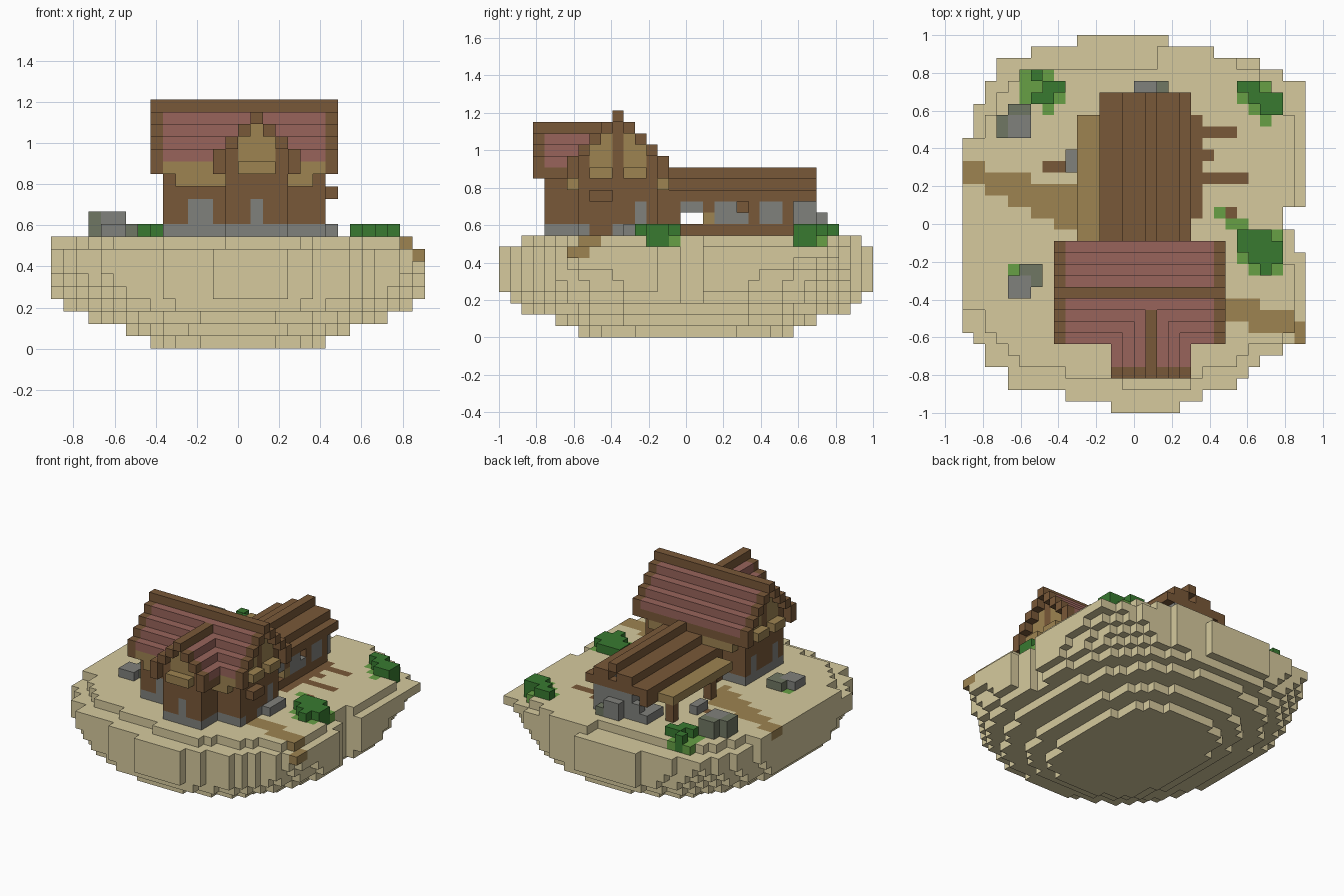
import bpy, bmesh

if "Cube" in bpy.data.objects:
    bpy.data.objects.remove(bpy.data.objects["Cube"])

U = 2 / 33  # block size


def material(name, rgb):
    lin = [((c / 255 + 0.055) / 1.055) ** 2.4 for c in rgb]
    mat = bpy.data.materials.new(name)
    mat.use_nodes = True
    mat.diffuse_color = (*lin, 1)
    bsdf = mat.node_tree.nodes["Principled BSDF"]
    bsdf.inputs["Base Color"].default_value = (*lin, 1)
    bsdf.inputs["Roughness"].default_value = 0.9
    return mat


MATS = {
    "sand": material("sand", (214, 202, 158)),
    "straw": material("straw", (157, 131, 81)),
    "wood": material("wood", (121, 88, 56)),
    "tile": material("red_tile", (152, 100, 91)),
    "stone": material("stone", (128, 129, 124)),
    "moss": material("mossy_stone", (112, 119, 99)),
    "leaf": material("dark_leaf", (56, 122, 48)),
    "grass": material("light_grass", (103, 160, 69)),
}
SIDES = [(axis, sign) for axis in range(3) for sign in (0, 1)]


def build(name, cells, solid):
    """Turn a dict of blocks into one mesh of its exposed faces."""
    bm = bmesh.new()
    verts = {}
    used = sorted(set(cells.values()))

    def vert(p):
        if p not in verts:
            verts[p] = bm.verts.new((p[0] * U, p[1] * U - 1, p[2] * U))
        return verts[p]

    for cell, colour in cells.items():
        for axis, sign in SIDES:
            near = list(cell)
            near[axis] += 2 * sign - 1
            if tuple(near) in solid:
                continue
            ring = []
            for a, b in ((0, 0), (1, 0), (1, 1), (0, 1)):
                p = list(cell)
                p[axis] += sign
                p[(axis + 1) % 3] += a
                p[(axis + 2) % 3] += b
                ring.append(vert(tuple(p)))
            face = bm.faces.new(ring if sign else ring[::-1])
            face.material_index = used.index(colour)
    mesh = bpy.data.meshes.new(name)
    bm.to_mesh(mesh)
    bm.free()
    for colour in used:
        mesh.materials.append(MATS[colour])
    obj = bpy.data.objects.new(name, mesh)
    bpy.context.collection.objects.link(obj)


def box(cells, colour, xs, ys, zs):
    """Fill inclusive block ranges with one colour."""
    for x in range(xs[0], xs[1] + 1):
        for y in range(ys[0], ys[1] + 1):
            for z in range(zs[0], zs[1] + 1):
                cells[x, y, z] = colour


def outline(start, runs):
    """Rows of the island as (row count, low x, high x)."""
    rows = {}
    for count, low, high in runs:
        for _ in range(count):
            rows[start] = (low, high)
            start += 1
    return rows


# Ground paint: paths, trodden patches and grass around the bushes
paint = {}
for x in range(-15, -4):
    low, high = round(20 - 0.48 * (x + 15)), round(21 - 0.27 * (x + 15))
    paint.update({(x, y): "straw" for y in range(low, high + 1)})
for x in range(7, 15):
    low, high = round(8 - 0.28 * (x - 8)), (9 if x < 11 else 8) - (x == 14)
    paint.update({(x, y): "straw" for y in range(low, high + 1)})
for low, high, y in ((6, 8, 24), (6, 7, 20), (8, 9, 20), (8, 8, 17), (-8, -7, 21), (6, 6, 22)):
    paint.update({(x, y): "wood" for x in range(low, high + 1)})
paint.update({(5, y): "wood" for y in range(17, 26)})
paint[-11, 12] = "grass"

bushes = {}
for left, top, rows in (
    (-10, 29, ("LDL.", "LLDD", "LDDL", "..L.")),
    (9, 28, ("DDL.", "LDDD", ".LDD", "..L.")),
    (7, 17, ("L.....", ".LL...", "..DDDL", "..DDDD", "..LDDD", "...LDL")),
):
    for r, row in enumerate(rows):
        for c, mark in enumerate(row):
            if mark != ".":
                paint[left + c, top - r] = "leaf" if mark == "D" else "grass"
            if mark == "D":
                bushes[left + c, top - r, 9] = "leaf"

# Island: rounded layers below, ragged rim above
rim = outline(0, [(1, -2, 4), (1, -6, 6), (1, -11, 9), (1, -11, 10), (1, -13, 11), (1, -13, 13),
                  (1, -14, 15), (7, -15, 15), (2, -15, 14), (2, -15, 13), (6, -15, 15),
                  (3, -14, 15), (2, -13, 15), (1, -12, 13), (1, -12, 11), (1, -9, 7), (1, -5, 3)])
crown = outline(2, [(1, -1, 5), (1, -6, 6), (1, -10, 9), (1, -11, 10), (1, -12, 13), (2, -13, 14),
                    (4, -15, 14), (5, -15, 13), (6, -15, 14), (2, -13, 14), (2, -12, 13),
                    (1, -11, 12), (1, -10, 11), (1, 2, 9), (1, 2, 7)])
# Each layer: half width, half depth, roundness
layers = [(7, 9.5, 2.6), (9.2, 11.6, 2.5), (12, 14.2, 2.4), (14.2, 15.6, 2.3),
          (15.2, 16.7, 2.2), (15.3, 16.8, 2.4), (15.5, 17, 2.8)]
island = {}
for z in range(9):
    for y, (low, high) in (crown if z == 8 else rim).items():
        for x in range(low, high):
            if z < 7:
                rx, ry, p = layers[z]
                if abs((x + 0.5) / rx) ** p + abs((y - 16) / ry) ** p > 1:
                    continue
            island[x, y, z] = "sand"
for x, y, z in island:
    if z >= 7 and (x, y, z + 1) not in island and (x, y) in paint:
        island[x, y, z] = paint[x, y]

# House walls: main body and front wing on a stone footing
walls = {}
box(walls, "wood", (-6, 6), (7, 13), (9, 13))
box(walls, "wood", (-1, 3), (4, 6), (9, 13))
for cell in walls:
    if cell[2] == 9:
        walls[cell] = "stone"
box(walls, "wood", (6, 6), (8, 9), (9, 11))
box(walls, "stone", (-4, -3), (7, 7), (9, 11))
box(walls, "stone", (1, 1), (4, 4), (9, 11))
for x in (-6, 6):
    box(walls, "stone", (x, x), (12, 12), (9, 11))
box(walls, "stone", (-6, -6), (8, 8), (9, 11))
box(walls, "stone", (7, 7), (11, 13), (9, 9))
# Gable infill
for y in range(7, 14):
    d = abs(y - 10)
    box(walls, "straw" if d in (1, 2) else "wood", (-6, 6), (y, y), (14, 18 - d))
for x in range(-1, 4):
    d = abs(x - 1)
    box(walls, "straw" if d < 2 else "wood", (x, x), (4, 7), (14, 17 - d))

# Eave beams, window hoods and door canopy
trim = {}
for y in (6, 14):
    box(trim, "straw", (-5, -2), (y, y), (13, 13))
    box(trim, "straw", (4, 5), (y, y), (13, 13))
box(trim, "straw", (0, 2), (3, 3), (14, 14))
for x in (-7, 7):
    for y in (8, 11):
        box(trim, "straw", (x, x), (y, y + 1), (14, 14))
box(trim, "wood", (7, 7), (8, 9), (12, 12))

# Stepped roofs with wooden ridges and verges
roof = {}
for x in range(-2, 5):
    for y in range(3, 10):
        d = abs(x - 1)
        top = 18 - d
        roof[x, y, top] = "wood" if d == 0 or y == 3 else "tile"
        if d == 3:
            roof[x, y, top - 1] = "wood"
for y in range(6, 15):
    for x in range(-7, 8):
        d = abs(y - 10)
        edge = d == 0 or x in (-7, 7)
        roof[x, y, 19 - d] = "wood" if edge else "tile"
        if d == 4 and not (y == 6 and -2 < x < 4):
            roof[x, y, 14] = "wood" if edge or y == 14 else "straw"

# Porch: stepped wooden roof, straw lean-to, posts and floor
porch = {}
for x in range(-3, 5):
    top = 14 - (abs(x - 1) + 1) // 2
    box(porch, "wood", (x, x), (15, 27), (top, top))
box(porch, "wood", (-3, 4), (14, 14), (9, 12))
box(porch, "wood", (-3, 4), (27, 27), (12, 12))
box(porch, "straw", (-5, -4), (15, 25), (11, 11))
box(porch, "wood", (-3, -3), (15, 27), (11, 11))
for y in (15, 18, 22, 25):
    box(porch, "wood", (4, 4), (y, y), (9, 11))
porch[4, 18, 10] = "straw"
for y in (18, 25):
    box(porch, "wood", (-5, -5), (y, y), (9, 10))
box(porch, "wood", (4, 4), (16, 25), (9, 9))

# Boulders beside and under the porch
rocks = {}
box(rocks, "stone", (4, 4), (16, 17), (11, 11))
for y in (19, 23):
    box(rocks, "stone", (3, 4), (y, y + 1), (10, 11))
box(rocks, "stone", (4, 4), (21, 21), (10, 10))
box(rocks, "stone", (3, 3), (19, 25), (9, 9))
box(rocks, "stone", (-2, 3), (27, 27), (9, 10))
box(rocks, "stone", (-1, 3), (26, 27), (9, 11))
box(rocks, "moss", (0, 2), (28, 28), (9, 9))
box(rocks, "stone", (0, 1), (28, 28), (9, 10))
box(rocks, "stone", (-3, -1), (25, 27), (9, 9))
box(rocks, "stone", (-6, -6), (21, 22), (9, 9))
# Boulders on open ground
box(rocks, "moss", (-12, -12), (24, 25), (9, 10))
box(rocks, "stone", (-11, -10), (24, 25), (9, 10))
box(rocks, "moss", (-11, -10), (26, 26), (9, 10))
box(rocks, "moss", (-10, -9), (11, 12), (9, 9))
box(rocks, "stone", (-11, -10), (10, 11), (9, 9))

# Make the parts, leaving out faces where they touch
parts = {"island": island, "house_roof": roof, "house_walls": walls, "beams_and_hoods": trim,
         "porch": porch, "boulders": rocks, "bushes": bushes}
solid = set()
for name, cells in parts.items():
    parts[name] = {c: m for c, m in cells.items() if c not in solid}
    solid.update(cells)
for name, cells in parts.items():
    build(name, cells, solid)
